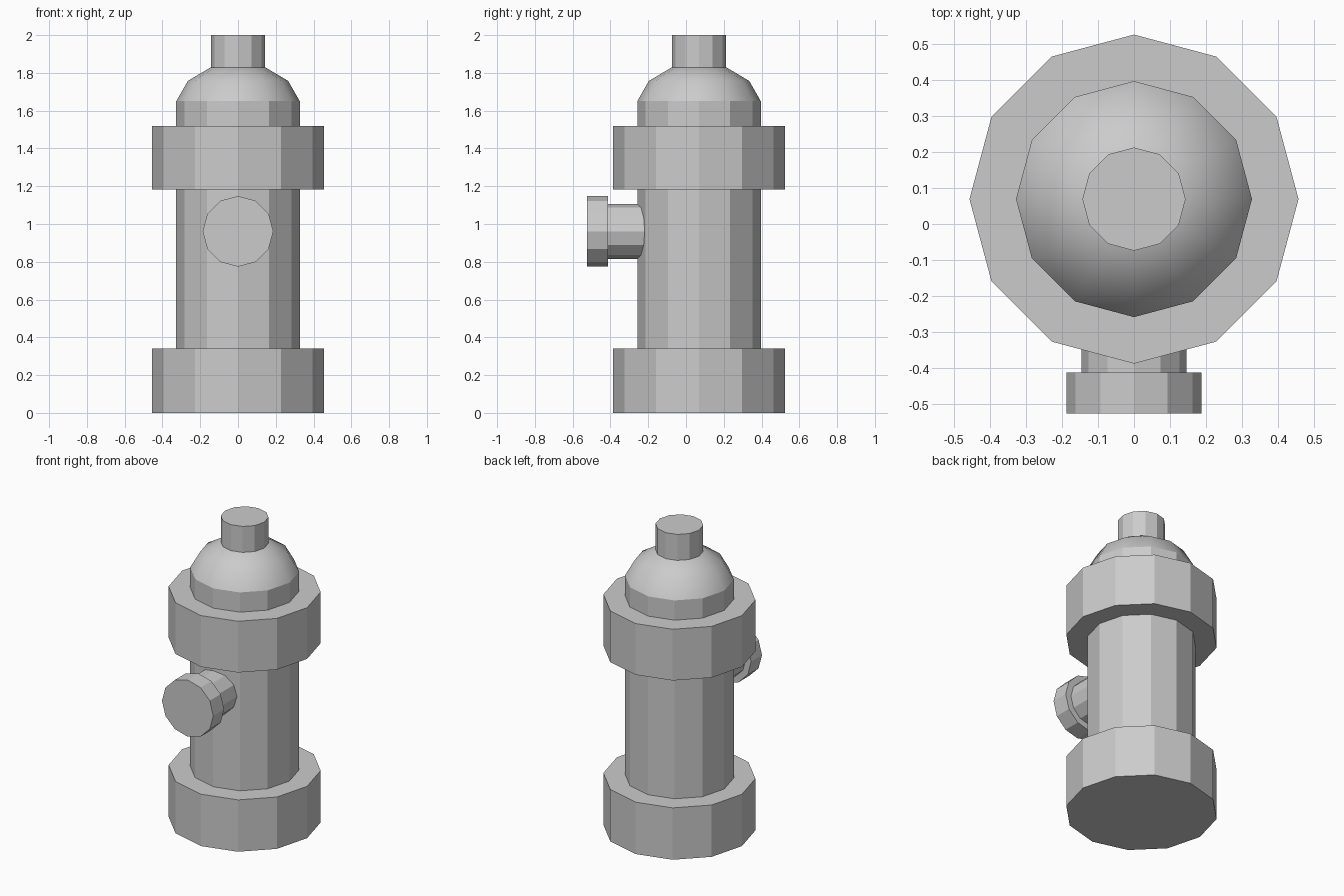
import bpy, bmesh, math
from mathutils import Matrix

if "Cube" in bpy.data.objects:
    bpy.data.objects.remove(bpy.data.objects["Cube"])

SIDES = 12
CY = 0.069   # y of the hydrant's vertical axis

grey = bpy.data.materials.new("plain grey")
grey.diffuse_color = (0.6, 0.6, 0.6, 1)
grey.use_nodes = True
grey.node_tree.nodes["Principled BSDF"].inputs["Base Color"].default_value = grey.diffuse_color


def lathe(name, profile, matrix, smooth=False):
    """Spin (radius, height) points into a 12-sided solid; radius 0 makes a pole."""
    bm = bmesh.new()
    rings = []
    for r, h in profile:
        if r == 0:
            rings.append([bm.verts.new((0, 0, h))] * SIDES)
        else:
            rings.append([bm.verts.new((r * math.cos(math.tau * i / SIDES),
                                        r * math.sin(math.tau * i / SIDES), h))
                          for i in range(SIDES)])
    for low, high in zip(rings, rings[1:]):
        for i in range(SIDES):
            j = (i + 1) % SIDES
            corners = list(dict.fromkeys((low[i], low[j], high[j], high[i])))
            bm.faces.new(corners).smooth = smooth
    # flat caps on open ends
    if profile[0][0]:
        bm.faces.new(rings[0][::-1])
    if profile[-1][0]:
        bm.faces.new(rings[-1])
    bm.transform(matrix)
    bmesh.ops.recalc_face_normals(bm, faces=bm.faces)
    mesh = bpy.data.meshes.new(name)
    bm.to_mesh(mesh)
    bm.free()
    mesh.materials.append(grey)
    obj = bpy.data.objects.new(name, mesh)
    bpy.context.collection.objects.link(obj)
    return obj


upright = Matrix.Translation((0, CY, 0))
# outlet axis points along -y at z = 0.96
outward = Matrix.Translation((0, 0, 0.961)) @ Matrix.Rotation(math.pi / 2, 4, 'X')

# barrel, base and collar
lathe("barrel", [(0.327, 0.02), (0.327, 1.65)], upright)
lathe("base_flange", [(0.456, 0), (0.456, 0.342)], upright)
lathe("collar", [(0.456, 1.182), (0.456, 1.52)], upright)

# rounded bonnet and top nut
lathe("bonnet", [(0.327, 1.65), (0.266, 1.757), (0.147, 1.828), (0, 1.85)],
      upright, smooth=True)
lathe("top_nut", [(0.143, 1.80), (0.143, 2.0)], upright)

# front hose outlet and its cap
lathe("outlet_pipe", [(0.146, 0.15), (0.146, 0.42)], outward)
lathe("outlet_cap", [(0.187, 0.412), (0.187, 0.525)], outward)
